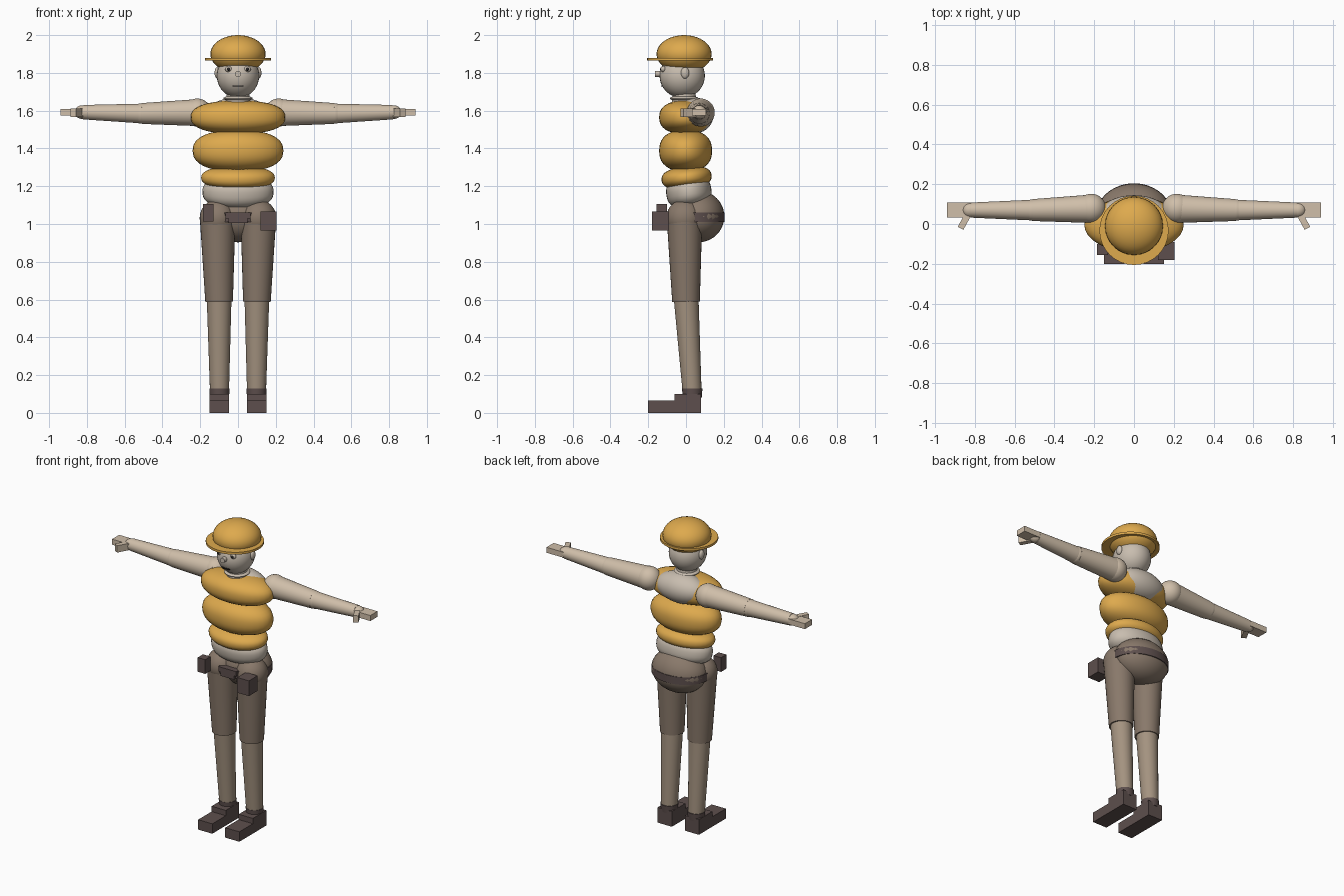
import bpy, bmesh, math
from mathutils import Vector, Matrix

if "Cube" in bpy.data.objects:
    bpy.data.objects.remove(bpy.data.objects["Cube"])


def material(name, rgb):
    m = bpy.data.materials.new(name)
    m.diffuse_color = (*rgb, 1)
    m.use_nodes = True
    m.node_tree.nodes["Principled BSDF"].inputs["Base Color"].default_value = m.diffuse_color
    return m


YELLOW = material("amber_yellow", (0.73, 0.40, 0.075))
SKIN = material("warm_beige", (0.63, 0.52, 0.40))
GREY = material("pale_grey_beige", (0.58, 0.51, 0.43))
TAN = material("stocking_tan", (0.37, 0.29, 0.215))
BROWN = material("trouser_brown", (0.25, 0.19, 0.145))
DARK = material("leather_dark", (0.11, 0.078, 0.074))
BLACK = material("feature_black", (0.02, 0.018, 0.018))


def finish(name, bm, mat, smooth=True):
    mesh = bpy.data.meshes.new(name)
    bm.to_mesh(mesh)
    bm.free()
    mesh.materials.append(mat)
    ob = bpy.data.objects.new(name, mesh)
    bpy.context.collection.objects.link(ob)
    if smooth:
        bpy.ops.object.select_all(action='DESELECT')
        ob.select_set(True)
        bpy.context.view_layer.objects.active = ob
        bpy.ops.object.shade_smooth_by_angle(angle=math.radians(40))
    return ob


def ball(name, centre, radii, mat, p=2.0, tilt=0.0):
    """Ellipsoid; p above 2 gives a fuller, squarer side profile."""
    bm = bmesh.new()
    bmesh.ops.create_uvsphere(bm, u_segments=32, v_segments=20, radius=1)
    for v in bm.verts:
        h = math.hypot(v.co.x, v.co.y)
        v.co /= (h ** p + abs(v.co.z) ** p) ** (1 / p)
    bm.transform(Matrix.Translation(centre) @ Matrix.Rotation(tilt, 4, 'X')
                 @ Matrix.Diagonal((*radii, 1)))
    return finish(name, bm, mat)


def limb(name, a, b, ra, rb, mat, scale=(1, 1, 1)):
    """Tapered round bar from a to b."""
    a, b = Vector(a), Vector(b)
    d = b - a
    bm = bmesh.new()
    bmesh.ops.create_cone(bm, cap_ends=True, segments=32, radius1=ra,
                          radius2=rb, depth=d.length)
    bm.transform(Matrix.Translation((a + b) / 2)
                 @ d.to_track_quat('Z', 'Y').to_matrix().to_4x4()
                 @ Matrix.Diagonal((*scale, 1)))
    return finish(name, bm, mat)


def box(name, lo, hi, mat, turn=0.0):
    lo, hi = Vector(lo), Vector(hi)
    bm = bmesh.new()
    bmesh.ops.create_cube(bm, size=1)
    bm.transform(Matrix.Translation((lo + hi) / 2) @ Matrix.Rotation(turn, 4, 'Z')
                 @ Matrix.Diagonal((*(hi - lo), 1)))
    return finish(name, bm, mat, False)


# Head and face
ball("head", (0, -0.02, 1.785), (0.112, 0.12, 0.118), GREY)
limb("nose", (0, -0.13, 1.795), (0, -0.163, 1.795), 0.016, 0.016, GREY)
box("mouth", (-0.028, -0.133, 1.727), (0.028, -0.125, 1.733), BLACK)
limb("neck", (0, -0.01, 1.62), (0, -0.01, 1.71), 0.065, 0.06, GREY)
ball("neck_ring", (0, -0.01, 1.665), (0.078, 0.076, 0.016), GREY)

# Hat
ball("hat_dome", (0, -0.01, 1.9), (0.146, 0.146, 0.1), YELLOW)
limb("hat_brim", (0, -0.032, 1.865), (0, -0.032, 1.88), 0.174, 0.174, YELLOW)

# Torso: padded top over a pale body
ball("upper_back", (0, 0.045, 1.575), (0.175, 0.1, 0.095), GREY)
ball("chest", (0, -0.005, 1.565), (0.25, 0.137, 0.088), YELLOW, 2.4)
ball("belly", (0, -0.002, 1.388), (0.24, 0.14, 0.11), YELLOW, 2.4)
ball("lower_belly", (0, 0.003, 1.245), (0.195, 0.133, 0.06), YELLOW, 2.4, 0.1)
ball("waist", (0, 0.015, 1.17), (0.188, 0.12, 0.085), GREY, 2.6, 0.15)

# Hips and belt
ball("seat", (0, 0.065, 1.04), (0.182, 0.138, 0.137), BROWN)
limb("belt", (0, 0.05, 1.01), (0, 0.05, 1.06), 1, 1, DARK, (0.186, 0.155, 1))
box("belt_buckle", (-0.065, -0.112, 1.03), (0.065, -0.095, 1.062), DARK)
box("belt_buckle_drop", (-0.05, -0.112, 1.005), (0.05, -0.095, 1.03), DARK)
box("small_pouch", (-0.185, -0.155, 1.012), (-0.13, -0.1, 1.105), DARK)
box("large_pouch", (0.12, -0.18, 0.965), (0.205, -0.09, 1.065), DARK)

for side, s in (("left", 1), ("right", -1)):
    # Ears and eyes
    ball(side + "_ear", (s * 0.11, -0.005, 1.8), (0.014, 0.022, 0.03), GREY)
    ball(side + "_eye", (s * 0.05, -0.12, 1.82), (0.018, 0.014, 0.016), GREY)
    ball(side + "_pupil", (s * 0.05, -0.131, 1.82), (0.009, 0.006, 0.009), BLACK)

    # Arm
    ball(side + "_shoulder", (s * 0.215, 0.078, 1.59), (0.074, 0.074, 0.074), SKIN)
    limb(side + "_upper_arm", (s * 0.2, 0.077, 1.59), (s * 0.51, 0.07, 1.585),
         0.072, 0.055, SKIN)
    ball(side + "_elbow", (s * 0.51, 0.07, 1.585), (0.054, 0.054, 0.054), SKIN)
    limb(side + "_forearm", (s * 0.51, 0.07, 1.585), (s * 0.82, 0.07, 1.592),
         0.052, 0.038, SKIN)
    ball(side + "_wrist", (s * 0.825, 0.07, 1.592), (0.04, 0.038, 0.036), SKIN)
    box(side + "_hand", (s * 0.82, 0.033, 1.574), (s * 0.94, 0.107, 1.61), SKIN)
    box(side + "_thumb", (s * 0.848 - 0.016, -0.028, 1.567),
        (s * 0.848 + 0.016, 0.075, 1.612), SKIN, s * 0.5)

    # Leg
    ball(side + "_hip", (s * 0.108, -0.008, 1.03), (0.095, 0.097, 0.1), BROWN)
    limb(side + "_thigh", (s * 0.108, -0.008, 1.03), (s * 0.1, 0, 0.588),
         0.094, 0.073, BROWN)
    limb(side + "_calf", (s * 0.1, 0, 0.62), (s * 0.098, 0.033, 0.1),
         0.066, 0.05, TAN)
    limb(side + "_boot_cuff", (s * 0.098, 0.033, 0.08), (s * 0.098, 0.033, 0.128),
         0.05, 0.054, DARK)
    x0, x1 = sorted((s * 0.047, s * 0.15))
    box(side + "_boot_heel", (x0, -0.06, 0), (x1, 0.08, 0.1), DARK)
    box(side + "_boot_toe", (x0, -0.2, 0), (x1, -0.06, 0.065), DARK)
